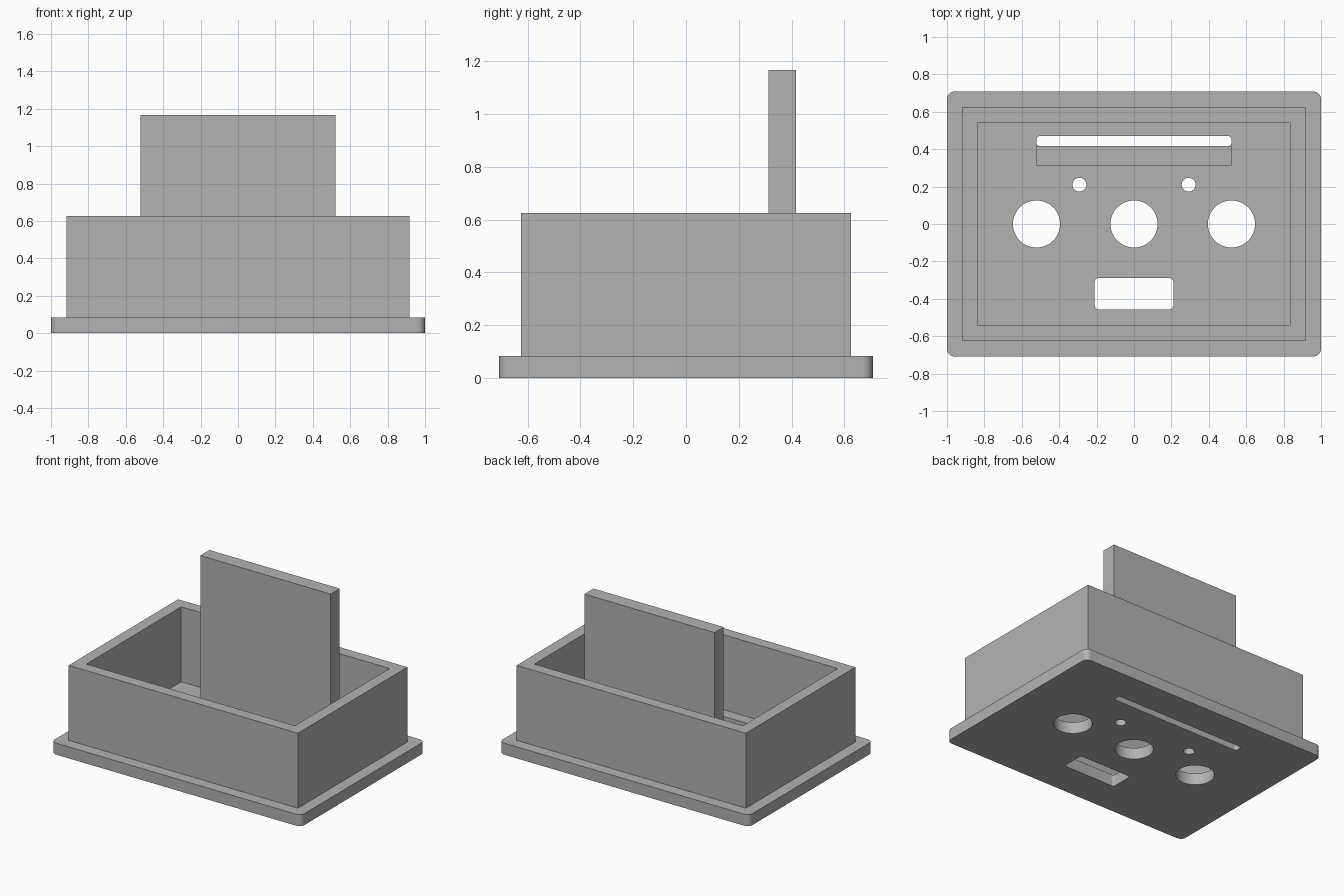
import bpy
import bmesh
from math import cos, sin, pi, radians

cube = bpy.data.objects.get("Cube")
if cube:
    bpy.data.objects.remove(cube, do_unlink=True)

grey = bpy.data.materials.new("plain_grey")
grey.use_nodes = True
GREY = (0.45, 0.45, 0.45, 1)
grey.diffuse_color = GREY
grey.node_tree.nodes["Principled BSDF"].inputs["Base Color"].default_value = GREY


def circle(x, y, r, n=64):
    return [(x + r * cos(2 * pi * i / n), y + r * sin(2 * pi * i / n)) for i in range(n)]


def rectangle(x, y, w, d, r=0, steps=8):
    """Outline of a rectangle, with rounded corners if r is given."""
    pts = []
    for k, (sx, sy) in enumerate([(1, 1), (-1, 1), (-1, -1), (1, -1)]):
        cx, cy = x + sx * (w / 2 - r), y + sy * (d / 2 - r)
        if r == 0:
            pts.append((cx, cy))
            continue
        for i in range(steps + 1):
            a = pi / 2 * (k + i / steps)
            pts.append((cx + r * cos(a), cy + r * sin(a)))
    return pts


def extruded(name, outlines, bottom, top):
    """Solid from an outer outline and any inner hole outlines."""
    curve = bpy.data.curves.new(name + "_profile", "CURVE")
    curve.dimensions = "2D"
    curve.fill_mode = "BOTH"
    curve.extrude = (top - bottom) / 2
    for pts in outlines:
        spline = curve.splines.new("POLY")
        spline.points.add(len(pts) - 1)
        for p, (x, y) in zip(spline.points, pts):
            p.co = (x, y, 0, 1)
        spline.use_cyclic_u = True
    helper = bpy.data.objects.new(name + "_profile", curve)
    bpy.context.collection.objects.link(helper)
    graph = bpy.context.evaluated_depsgraph_get()
    mesh = bpy.data.meshes.new_from_object(helper.evaluated_get(graph))
    bpy.data.objects.remove(helper, do_unlink=True)

    # Weld caps to walls and lift into place
    bm = bmesh.new()
    bm.from_mesh(mesh)
    bmesh.ops.remove_doubles(bm, verts=bm.verts, dist=1e-5)
    bmesh.ops.translate(bm, verts=bm.verts, vec=(0, 0, (top + bottom) / 2))
    bmesh.ops.recalc_face_normals(bm, faces=bm.faces)
    bm.to_mesh(mesh)
    bm.free()
    mesh.name = name
    mesh.materials.clear()
    mesh.materials.append(grey)
    obj = bpy.data.objects.new(name, mesh)
    bpy.context.collection.objects.link(obj)
    bpy.ops.object.select_all(action="DESELECT")
    obj.select_set(True)
    bpy.context.view_layer.objects.active = obj
    bpy.ops.object.shade_smooth_by_angle(angle=radians(30))
    return obj


PLATE_TOP = 0.083

# Face plate with round, rectangular and slot openings
holes = [circle(x, 0, 0.126) for x in (-0.521, 0, 0.521)]
holes += [circle(x, 0.21, 0.037, 32) for x in (-0.292, 0.292)]
holes.append(rectangle(0, -0.373, 0.42, 0.167, 0.02))
holes.append(rectangle(0, 0.443, 1.042, 0.054, 0.018))
extruded("face_plate", [rectangle(0, 0, 2, 1.416, 0.042)] + holes, 0, PLATE_TOP)

# Open box walls
extruded("box_walls", [rectangle(0, 0, 1.834, 1.25), rectangle(0, 0, 1.668, 1.084)],
         PLATE_TOP, 0.625)

# Upright panel beside the slot
extruded("upright_panel", [rectangle(0, 0.365, 1.042, 0.104)], PLATE_TOP, 1.167)
